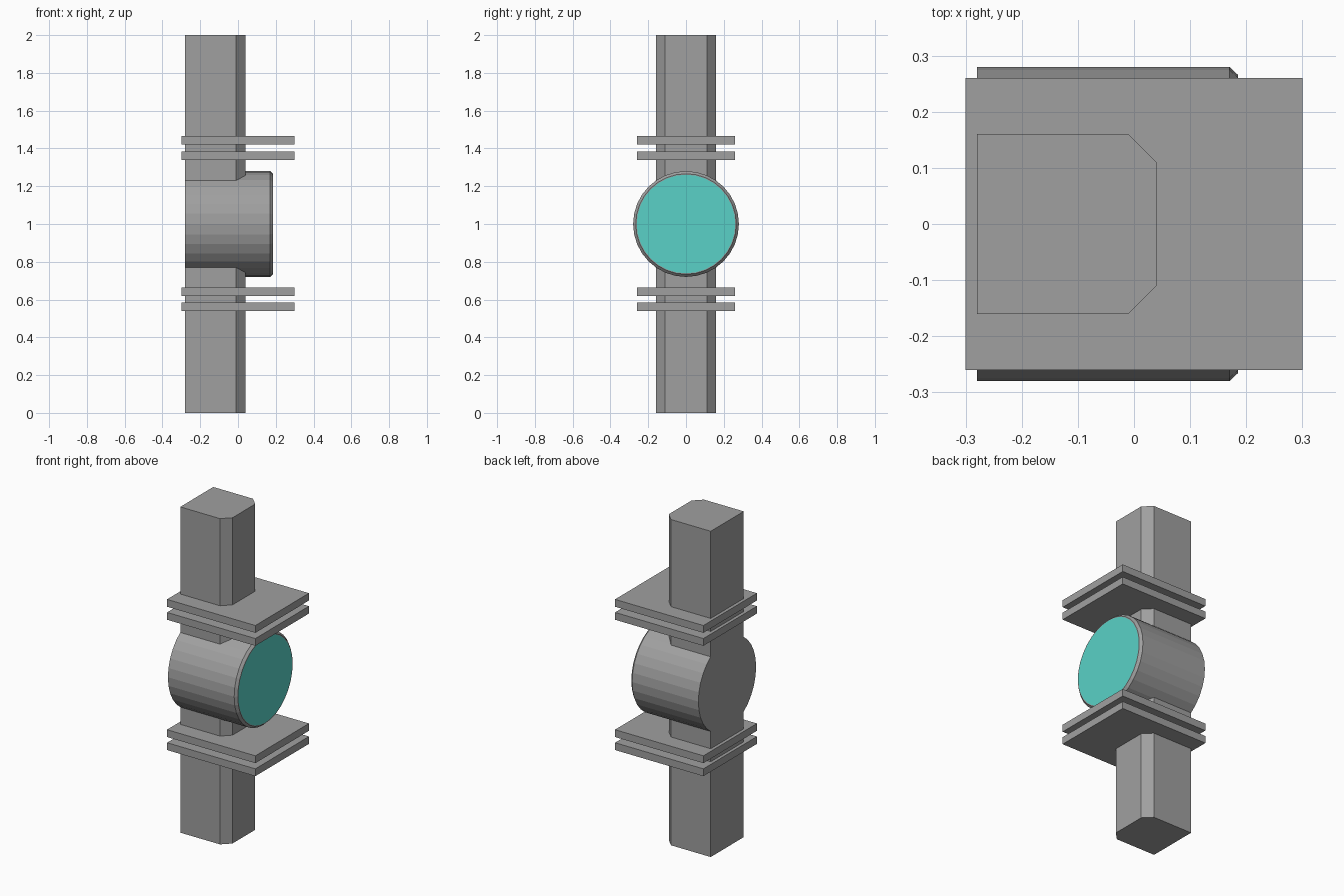
import bpy, bmesh, math
from mathutils import Matrix, Vector

default = bpy.data.objects.get("Cube")
if default:
    bpy.data.objects.remove(default, do_unlink=True)


def material(name, rgb):
    mat = bpy.data.materials.new(name)
    mat.use_nodes = True
    mat.diffuse_color = (*rgb, 1)
    mat.node_tree.nodes["Principled BSDF"].inputs["Base Color"].default_value = (*rgb, 1)
    return mat


GREY = material("mid grey", (0.35, 0.35, 0.35))
TEAL = material("teal", (0.1, 0.64, 0.57))


def finish(name, bm, mats):
    bmesh.ops.recalc_face_normals(bm, faces=bm.faces)
    mesh = bpy.data.meshes.new(name)
    bm.to_mesh(mesh)
    bm.free()
    for mat in mats:
        mesh.materials.append(mat)
    obj = bpy.data.objects.new(name, mesh)
    bpy.context.collection.objects.link(obj)
    return obj


def prism(name, outline, bottom, top):
    """Upright solid made from an xy outline."""
    bm = bmesh.new()
    base = bm.faces.new([bm.verts.new((x, y, bottom)) for x, y in outline])
    grown = bmesh.ops.extrude_face_region(bm, geom=[base], use_keep_orig=True)
    verts = [v for v in grown["geom"] if isinstance(v, bmesh.types.BMVert)]
    bmesh.ops.translate(bm, verts=verts, vec=(0, 0, top - bottom))
    return finish(name, bm, [GREY])


# Post with two chamfered edges on its +x side
half = [(-0.28, 0.16), (-0.01, 0.16), (0.04, 0.11)]
post = half + [(x, -y) for x, y in reversed(half)]
prism("post", post, 0, 2)

# Two pairs of square collar plates
plate = [(-0.3, -0.26), (0.3, -0.26), (0.3, 0.26), (-0.3, 0.26)]
for name, z in (("lower_outer_plate", 0.54), ("lower_inner_plate", 0.62),
                ("upper_inner_plate", 1.34), ("upper_outer_plate", 1.42)):
    prism(name, plate, z, z + 0.045)

# Drum lying along x, with a chamfered rim and a coloured end face
bm = bmesh.new()
bmesh.ops.create_cone(bm, cap_ends=True, segments=32, radius1=0.28, radius2=0.28,
                      depth=0.45, matrix=Matrix.Translation((-0.055, 0, 1))
                      @ Matrix.Rotation(math.pi / 2, 4, 'Y'))
lens = max(bm.faces, key=lambda f: f.calc_center_median().x)
for inset, shift in ((0.014, 0.015), (0.005, 0)):
    bmesh.ops.inset_region(bm, faces=[lens], thickness=inset)
    bmesh.ops.translate(bm, verts=lens.verts, vec=Vector((shift, 0, 0)))
lens.material_index = 1
finish("drum", bm, [GREY, TEAL])
